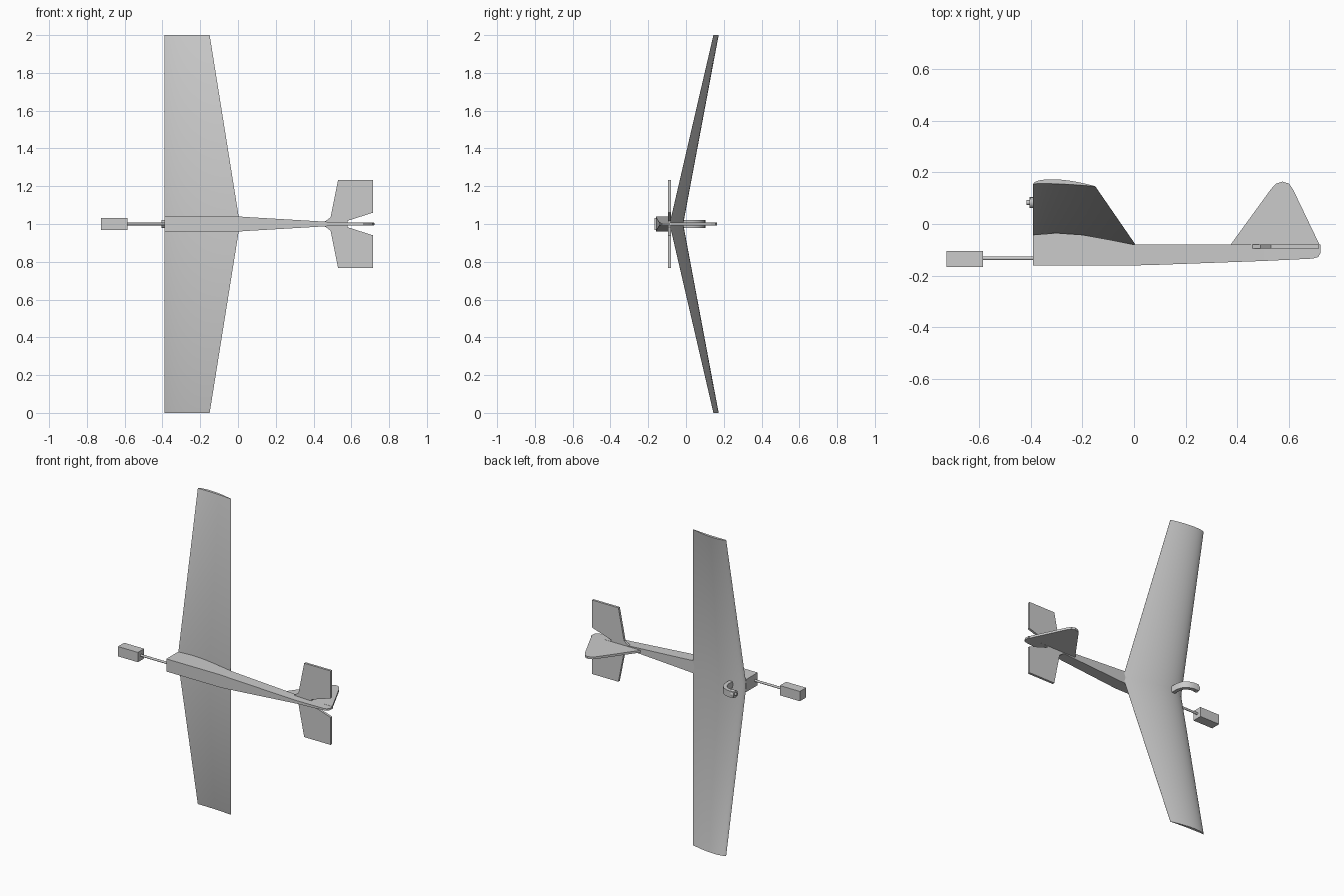
import bpy, bmesh, math
from mathutils import Matrix

cube = bpy.data.objects.get("Cube")
if cube:
    bpy.data.objects.remove(cube, do_unlink=True)

grey = bpy.data.materials.new("light_grey")
grey.use_nodes = True
colour = (0.6, 0.6, 0.6, 1)
grey.diffuse_color = colour
grey.node_tree.nodes["Principled BSDF"].inputs["Base Color"].default_value = colour

MID = 1.0  # height of the symmetry plane


def finish(bm, name, mirror=False, smooth=False):
    bmesh.ops.recalc_face_normals(bm, faces=bm.faces)
    mesh = bpy.data.meshes.new(name)
    bm.to_mesh(mesh)
    bm.free()
    mesh.materials.append(grey)
    ob = bpy.data.objects.new(name, mesh)
    ob.location.z = MID
    bpy.context.collection.objects.link(ob)
    if mirror:
        mod = ob.modifiers.new("mirror", 'MIRROR')
        mod.use_axis = (False, False, True)
    if smooth:
        bpy.ops.object.select_all(action='DESELECT')
        ob.select_set(True)
        bpy.context.view_layer.objects.active = ob
        bpy.ops.object.shade_smooth_by_angle(angle=math.radians(35))
    return ob


def loft(name, rings, start_cap=True, **kw):
    """Skin a list of matching closed rings and cap the ends."""
    bm = bmesh.new()
    loops = [[bm.verts.new(p) for p in ring] for ring in rings]
    n = len(loops[0])
    for a, b in zip(loops, loops[1:]):
        for i in range(n):
            j = (i + 1) % n
            bm.faces.new((a[i], a[j], b[j], b[i]))
    if start_cap:
        bm.faces.new(loops[0])
    bm.faces.new(loops[-1])
    return finish(bm, name, **kw)


def box(name, x0, x1, y0, y1, half):
    ring = [(y0, -half), (y1, -half), (y1, half), (y0, half)]
    return loft(name, [[(x, y, z) for y, z in ring] for x in (x0, x1)])


def rod(name, x0, x1, y, r, sides=16):
    bm = bmesh.new()
    m = Matrix.Translation(((x0 + x1) / 2, y, 0)) @ Matrix.Rotation(math.pi / 2, 4, 'Y')
    bmesh.ops.create_cone(bm, cap_ends=True, segments=sides, radius1=r, radius2=r,
                          depth=x1 - x0, matrix=m)
    return finish(bm, name, smooth=True)


# Wing: curved aerofoil, straight leading edge, raked back edge, raised tips
def aerofoil(z, chord, y_front, y_back, camber, thick, steps=16):
    lower, upper = [], []
    for i in range(steps + 1):
        u = (i / steps) ** 1.6
        y = y_front + (y_back - y_front) * u + camber * u ** 0.8 * (1 - u)
        t = thick * 2.6 * math.sqrt(u) * (1 - u) + 0.001 * u
        lower.append((-0.39 + chord * u, y, z))
        upper.append((-0.39 + chord * u, y + t, z))
    return lower + upper[:0:-1]


loft("wing", [aerofoil(0, 0.4, -0.047, -0.087, 0.07, 0.025),
              aerofoil(1, 0.24, 0.155, 0.145, 0.014, 0.017)],
     start_cap=False, mirror=True, smooth=True)

# Fuselage: x, bottom, top, half width
stations = [(-0.39, -0.16, -0.042, 0.04), (-0.3, -0.16, -0.035, 0.04),
            (-0.2, -0.16, -0.042, 0.04), (-0.1, -0.16, -0.06, 0.04),
            (0.0, -0.16, -0.08, 0.04), (0.06, -0.159, -0.08, 0.036),
            (0.5, -0.143, -0.08, 0.01), (0.69, -0.134, -0.08, 0.006),
            (0.712, -0.128, -0.08, 0.006), (0.722, -0.112, -0.08, 0.006)]
loft("fuselage", [[(x, b, -w), (x, t, -w), (x, t, w), (x, b, w)]
                  for x, b, t, w in stations])

# Nose boom and ballast block
rod("nose_boom", -0.6, -0.38, -0.133, 0.007)
box("nose_weight", -0.725, -0.585, -0.166, -0.104, 0.031)

# Tail fin with rounded top
fin = [(0.37, -0.085), (0.53, 0.135), (0.548, 0.155), (0.575, 0.164),
       (0.6, 0.156), (0.616, 0.132), (0.72, -0.085)]
loft("tail_fin", [[(x, y, z) for x, y in fin] for z in (-0.007, 0.007)])

# Tailplane halves
half = [(0.455, 0), (0.455, 0.01), (0.49, 0.035), (0.53, 0.234), (0.715, 0.234),
        (0.715, 0.06), (0.58, 0.017), (0.58, 0)]
loft("tailplane", [[(x, y, z) for x, z in half] for y in (-0.095, -0.08)], mirror=True)

# Curved hook above the wing, with a round end stop
path = [(-0.305, -0.04), (-0.305, 0.03), (-0.315, 0.06), (-0.335, 0.08),
        (-0.365, 0.09), (-0.4, 0.09)]
rings = []
for i, (x, y) in enumerate(path):
    px, py = path[max(i - 1, 0)]
    qx, qy = path[min(i + 1, len(path) - 1)]
    d = math.hypot(qx - px, qy - py)
    nx, ny = -(qy - py) / d * 0.012, (qx - px) / d * 0.012
    rings.append([(x + nx, y + ny, -0.02), (x - nx, y - ny, -0.02),
                  (x - nx, y - ny, 0.02), (x + nx, y + ny, 0.02)])
loft("hook", rings, smooth=True)
rod("hook_stop", -0.405, -0.385, 0.083, 0.022)
rod("hook_pin", -0.416, -0.4, 0.083, 0.009)
